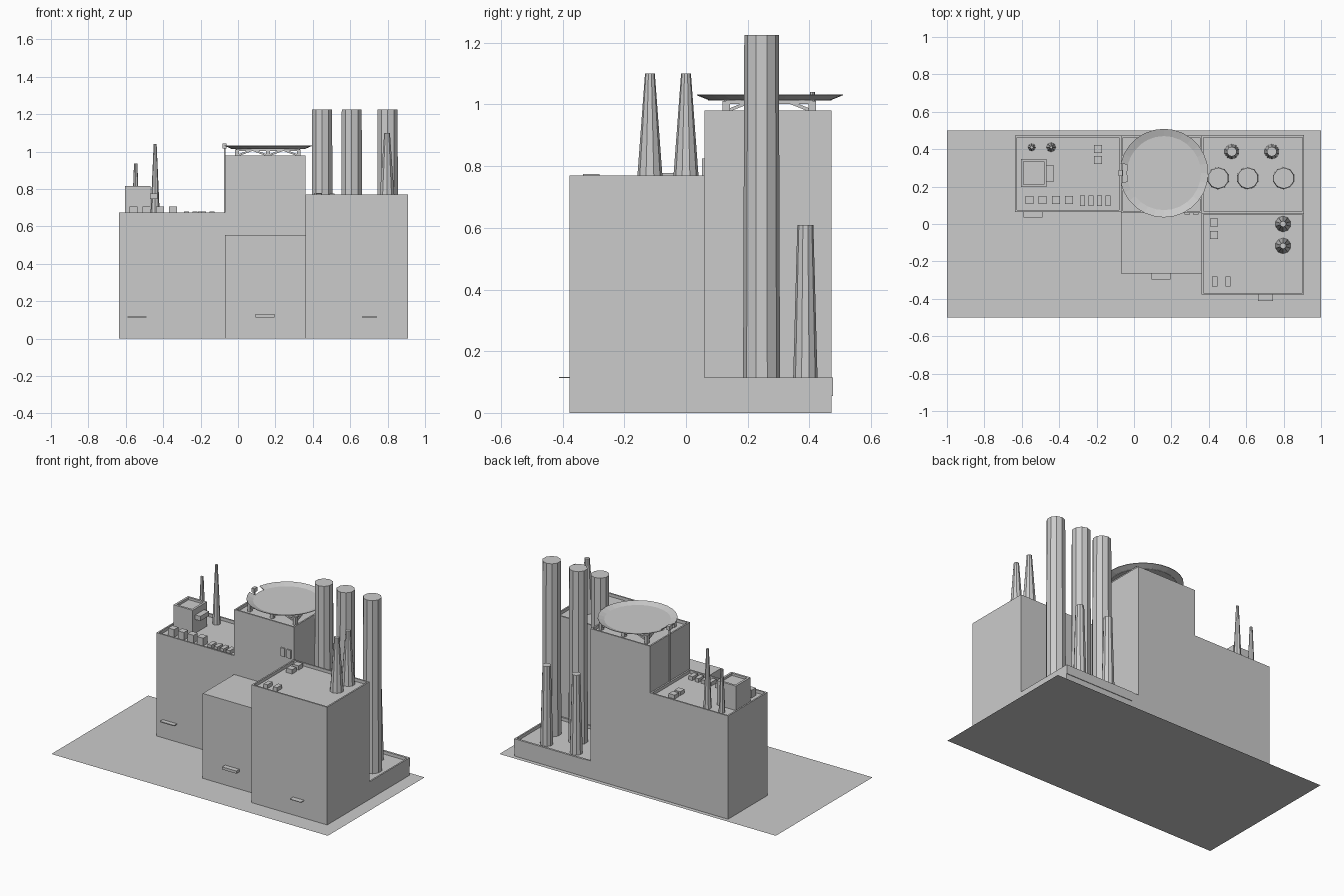
import bpy, bmesh, math
from mathutils import Vector

cube = bpy.data.objects.get("Cube")
if cube:
    bpy.data.objects.remove(cube, do_unlink=True)

grey = bpy.data.materials.new("light grey")
grey.use_nodes = True
GREY = (0.6, 0.6, 0.6, 1)
grey.diffuse_color = GREY
grey.node_tree.nodes["Principled BSDF"].inputs["Base Color"].default_value = GREY


def finish(bm, name):
    bmesh.ops.recalc_face_normals(bm, faces=bm.faces)
    mesh = bpy.data.meshes.new(name)
    bm.to_mesh(mesh)
    bm.free()
    mesh.materials.append(grey)
    obj = bpy.data.objects.new(name, mesh)
    bpy.context.collection.objects.link(obj)
    return obj


def box(name, x, y, z, rim=0, depth=0.02):
    """Box from ranges; a rim sinks the roof behind a parapet."""
    bm = bmesh.new()
    bmesh.ops.create_cube(bm, size=1)
    for v in bm.verts:
        v.co = [r[0] if c < 0 else r[1] for c, r in zip(v.co, (x, y, z))]
    if rim:
        bm.normal_update()
        top = max(bm.faces, key=lambda f: f.normal.z)
        bmesh.ops.inset_region(bm, faces=[top], thickness=rim)
        inner = bmesh.ops.extrude_face_region(bm, geom=[top])["geom"]
        bmesh.ops.translate(bm, vec=(0, 0, -depth),
                            verts=[g for g in inner if isinstance(g, bmesh.types.BMVert)])
        if top.is_valid:
            bmesh.ops.delete(bm, geom=[top], context='FACES')
    return finish(bm, name)


def span(centre, size):
    return (centre - size / 2, centre + size / 2)


def stack(name, x, y, z0, z1, r0, r1, sides=10):
    bm = bmesh.new()
    bmesh.ops.create_cone(bm, cap_ends=True, segments=sides,
                          radius1=r0, radius2=r1, depth=z1 - z0)
    bmesh.ops.translate(bm, verts=bm.verts, vec=(x, y, (z0 + z1) / 2))
    return finish(bm, name)


def beam(name, a, b, w=0.012):
    a, b = Vector(a), Vector(b)
    bm = bmesh.new()
    bmesh.ops.create_cube(bm, size=1)
    bmesh.ops.scale(bm, verts=bm.verts, vec=(w, w, (b - a).length))
    bmesh.ops.rotate(bm, verts=bm.verts,
                     matrix=(b - a).to_track_quat('Z', 'Y').to_matrix())
    bmesh.ops.translate(bm, verts=bm.verts, vec=(a + b) / 2)
    return finish(bm, name)


# Ground sheet
bm = bmesh.new()
bmesh.ops.create_grid(bm, x_segments=1, y_segments=1, size=1)
bmesh.ops.scale(bm, verts=bm.verts, vec=(1, 0.5, 1))
finish(bm, "ground_sheet")

# Main blocks
box("left_block", (-0.635, -0.07), (0.065, 0.472), (0, 0.675), 0.014)
box("tower", (-0.07, 0.362), (0.06, 0.472), (0, 0.98), 0.014)
box("centre_block", (-0.07, 0.362), (-0.265, 0.06), (0, 0.555))
box("right_block", (0.362, 0.91), (-0.378, 0.06), (0, 0.77), 0.014)
box("low_block", (0.362, 0.91), (0.06, 0.472), (0, 0.115), 0.014)
box("back_strip", (0.41, 0.91), (0.472, 0.476), (0.055, 0.115))

# Chimneys
for x in (0.45, 0.608, 0.80):
    stack("tall_chimney", x, 0.245, 0.095, 1.225, 0.06, 0.056)
for x in (0.523, 0.737):
    stack("short_chimney", x, 0.387, 0.095, 0.61, 0.04, 0.026)
for y in (-0.117, 0.0):
    stack("roof_chimney", 0.797, y, 0.75, 1.1, 0.042, 0.016)
stack("short_mast", -0.547, 0.41, 0.655, 0.935, 0.02, 0.009, 8)
stack("tall_mast", -0.443, 0.41, 0.655, 1.04, 0.025, 0.008, 8)

# Roof cabin on the left block
box("roof_cabin", (-0.605, -0.467), (0.198, 0.348), (0.655, 0.815), 0.02, 0.015)
box("cabin_shelf", (-0.467, -0.43), (0.225, 0.315), (0.745, 0.775))

# Roof vents
for i in range(4):
    box("square_vent", span(-0.558 + i * 0.07, 0.043), span(0.128, 0.043), (0.655, 0.705))
    box("narrow_vent", span(-0.275 + i * 0.045, 0.027), span(0.125, 0.055), (0.655, 0.68))
for y in (0.343, 0.402):
    box("left_roof_vent", span(-0.193, 0.043), span(y, 0.043), (0.655, 0.68))
for y in (-0.06, 0.008):
    box("right_roof_vent", span(0.427, 0.043), span(y, 0.043), (0.75, 0.778))
for x in (0.432, 0.502):
    box("front_roof_vent", span(x, 0.028), span(-0.307, 0.053), (0.75, 0.775))
for x in (0.285, 0.33):
    box("tower_wall_vent", span(x, 0.028), (0.052, 0.06), (0.77, 0.825))

# Door canopies
box("left_canopy", (-0.59, -0.488), (0.036, 0.066), (0.113, 0.119))
box("centre_canopy", (0.093, 0.195), (-0.296, -0.265), (0.113, 0.13))
box("right_canopy", (0.663, 0.743), (-0.412, -0.378), (0.113, 0.117))

# Landing pad: deck and flared rim with an entry gap
PX, PY, SIDES = 0.16, 0.272, 28
stack("landing_deck", PX, PY, 1.013, 1.02, 0.2, 0.2, SIDES)
bm = bmesh.new()
loops = []
for i in range(SIDES - 1):
    a = math.pi + math.tau * (i + 1) / SIDES
    loops.append([bm.verts.new((PX + r * math.cos(a), PY + r * math.sin(a), z))
                  for r, z in ((0.198, 1.014), (0.237, 1.03), (0.237, 1.033), (0.198, 1.02))])
for p, q in zip(loops, loops[1:]):
    for k in range(4):
        m = (k + 1) % 4
        bm.faces.new((p[k], p[m], q[m], q[k]))
bm.faces.new(loops[0])
bm.faces.new(loops[-1])
finish(bm, "landing_rim")
box("rim_hatch", (-0.082, -0.062), span(PY, 0.032), (1.015, 1.042))
box("access_pole", (-0.076, -0.068), span(PY, 0.008), (0.655, 1.015))

# Trusses under the pad
LEGS = (-0.005, 0.16, 0.325)
ROWS = (0.13, 0.41)
for y in ROWS:
    beam("pad_chord", (LEGS[0], y, 1.008), (LEGS[-1], y, 1.008))
    for x in LEGS:
        box("pad_leg", span(x, 0.02), span(y, 0.024), (0.96, 1.012))
        for s in (-1, 1):
            if LEGS[0] <= x + s * 0.08 <= LEGS[-1]:
                beam("pad_brace", (x, y, 0.978), (x + s * 0.075, y, 1.006), 0.01)
for x in LEGS:
    beam("pad_cross_chord", (x, ROWS[0], 1.008), (x, ROWS[1], 1.008))
    for y, s in zip(ROWS, (1, -1)):
        beam("pad_cross_brace", (x, y, 0.978), (x, y + s * 0.07, 1.006), 0.01)
